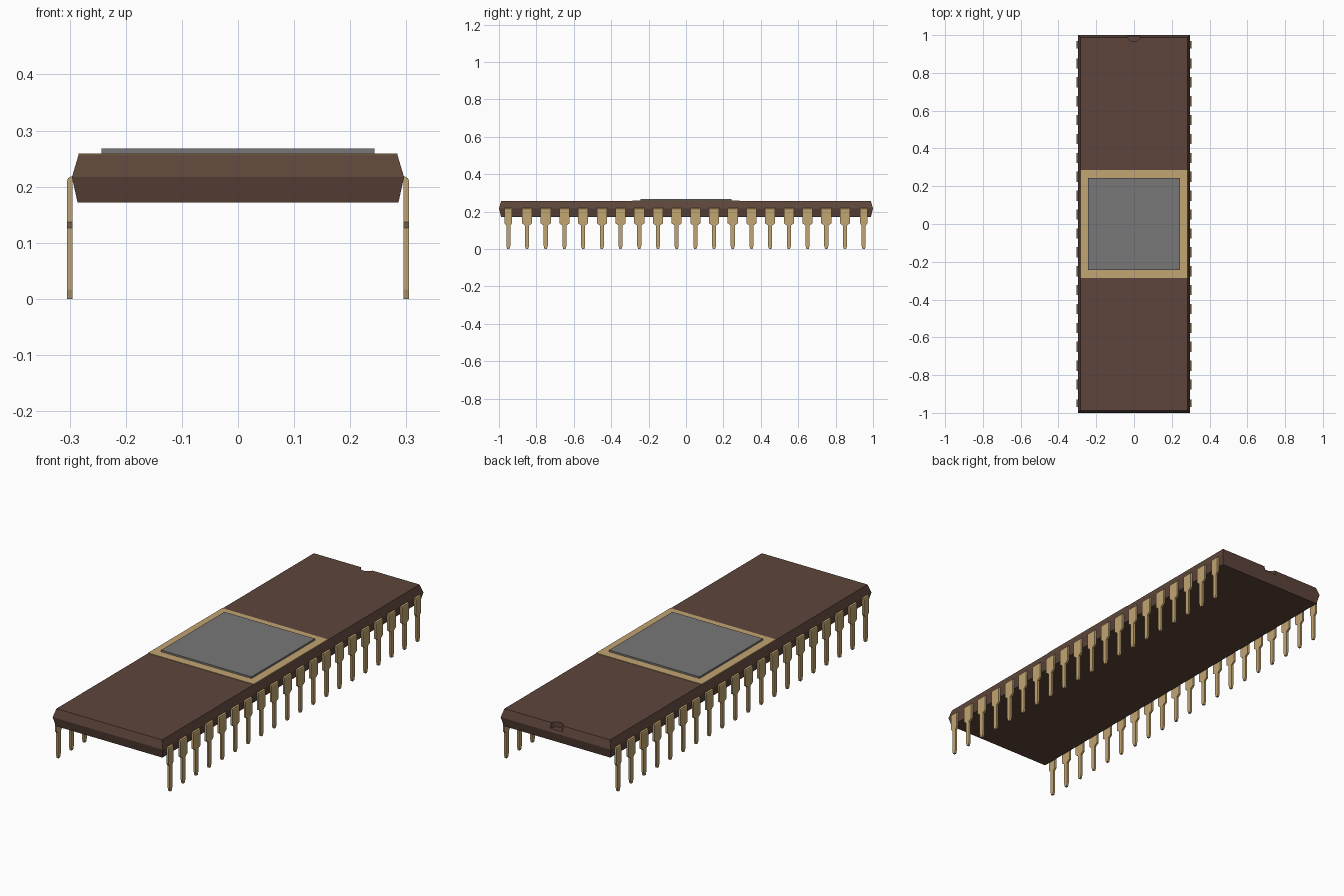
import bpy, bmesh, math

cube = bpy.data.objects.get("Cube")
if cube:
    bpy.data.objects.remove(cube, do_unlink=True)


def material(name, rgb):
    m = bpy.data.materials.new(name)
    m.use_nodes = True
    m.diffuse_color = (*rgb, 1)
    bsdf = next(n for n in m.node_tree.nodes if n.type == 'BSDF_PRINCIPLED')
    bsdf.inputs["Base Color"].default_value = (*rgb, 1)
    return m


BROWN = material("brown ceramic", (0.110, 0.060, 0.043))
GOLD = material("gold", (0.540, 0.375, 0.168))
GREY = material("grey lid", (0.185, 0.185, 0.185))


def finish(name, bm, mat):
    bmesh.ops.recalc_face_normals(bm, faces=bm.faces)
    mesh = bpy.data.meshes.new(name)
    bm.to_mesh(mesh)
    bm.free()
    mesh.materials.append(mat)
    ob = bpy.data.objects.new(name, mesh)
    bpy.context.collection.objects.link(ob)
    return ob


def loft(bm, rings):
    """Bridge equal-length closed rings and cap both ends."""
    loops = [[bm.verts.new(p) for p in ring] for ring in rings]
    n = len(loops[0])
    for a, b in zip(loops, loops[1:]):
        for i in range(n):
            j = (i + 1) % n
            bm.faces.new((a[i], a[j], b[j], b[i]))
    bm.faces.new(loops[0][::-1])
    bm.faces.new(loops[-1])


def rect(x, y, z):
    return [(-x, -y, z), (x, -y, z), (x, y, z), (-x, y, z)]


def block(name, sections, mat):
    bm = bmesh.new()
    loft(bm, [rect(*s) for s in sections])
    return finish(name, bm, mat)


# Ceramic body, widest at the seam
body = block("body", [(0.286, 0.989, 0.172), (0.296, 1.0, 0.217),
                      (0.284, 0.988, 0.257)], BROWN)

# Half-round orientation notch in the back top edge
bm = bmesh.new()
ring = [(0.033 * math.cos(t * math.tau / 24), 0.998 + 0.033 * math.sin(t * math.tau / 24))
        for t in range(24)]
loft(bm, [[(x, y, z) for x, y in ring] for z in (0.232, 0.30)])
cutter = finish("notch_cutter", bm, BROWN)
cutter.hide_render = True
cutter.hide_set(True)
cut = body.modifiers.new("notch", 'BOOLEAN')
cut.object = cutter
cut.operation = 'DIFFERENCE'
cut.solver = 'EXACT'

# Gold seal frame and metal lid
block("seal_frame", [(0.284, 0.285, 0.256), (0.284, 0.285, 0.2595)], GOLD)
block("lid", [(0.243, 0.243, 0.259), (0.243, 0.243, 0.268)], GREY)

# Pins: a bent shoulder and a slim leg with a tapered tip
SHOULDER = [(0.280, 0.218), (0.298, 0.218), (0.303, 0.215), (0.305, 0.209),
            (0.305, 0.137), (0.295, 0.137), (0.295, 0.208), (0.280, 0.208)]
LEG = [(1.0, 0.137), (0.011, 0.126), (0.011, 0.017), (0.006, 0.0)]


def pin_row(name, side):
    bm = bmesh.new()
    for i in range(20):
        y = -0.95 + 0.1 * i
        half = 0.020 if i in (0, 19) else 0.027
        loft(bm, [[(side * x, y + w, z) for x, z in SHOULDER] for w in (-half, half)])
        right = [(half if w == 1.0 else w, z) for w, z in LEG]
        outline = right + [(-w, z) for w, z in reversed(right)]
        loft(bm, [[(side * x, y + w, z) for w, z in outline] for x in (0.295, 0.305)])
    return finish(name, bm, GOLD)


pin_row("left_pins", 1)
pin_row("right_pins", -1)
